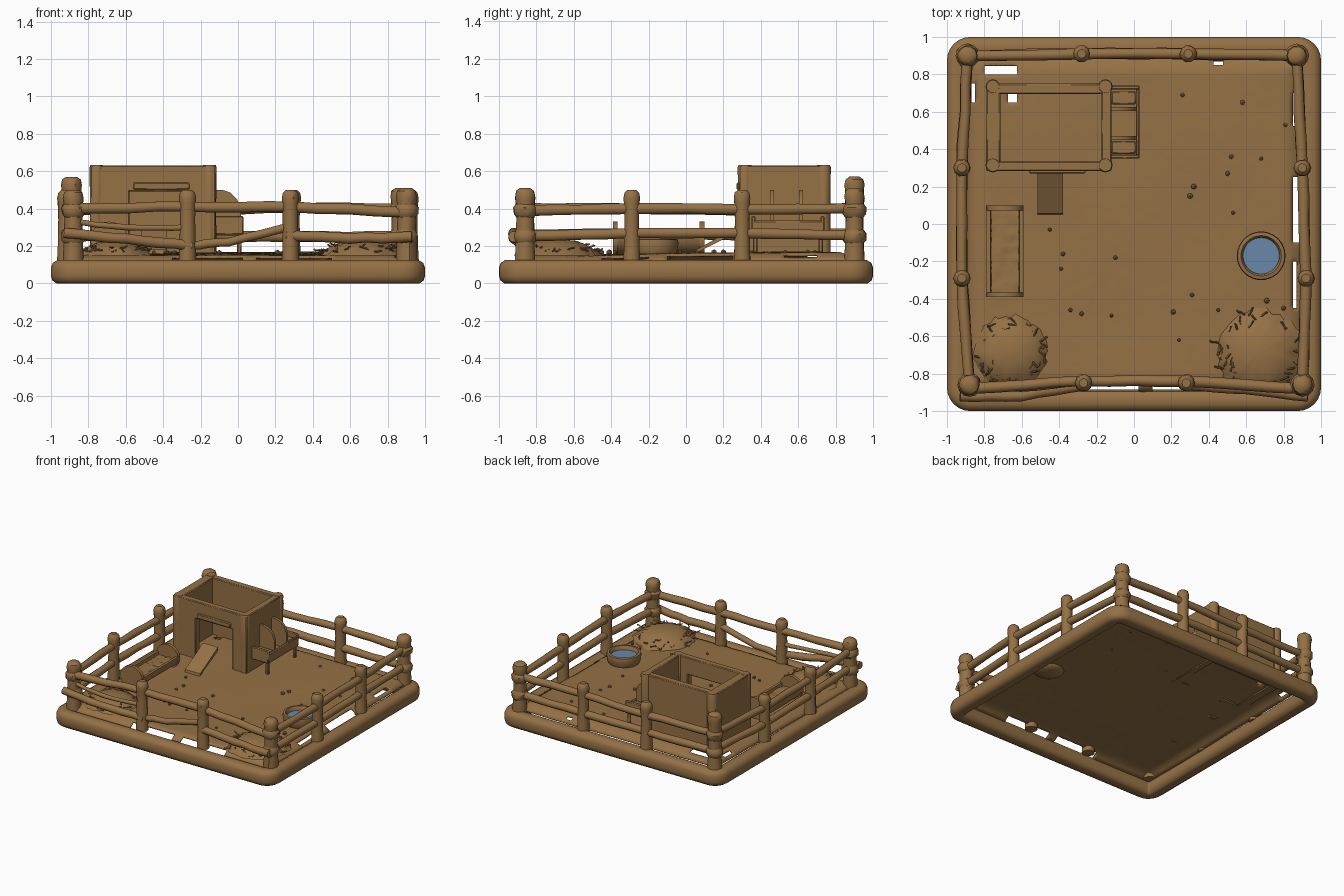
import bpy, bmesh, math, random
from mathutils import Vector, Matrix

if "Cube" in bpy.data.objects:
    bpy.data.objects.remove(bpy.data.objects["Cube"])

random.seed(4)
G = 0.16  # ground level


def material(name, col):
    m = bpy.data.materials.new(name)
    m.diffuse_color = (*col, 1)
    m.use_nodes = True
    m.node_tree.nodes["Principled BSDF"].inputs["Base Color"].default_value = m.diffuse_color
    return m


BROWN = material("earth brown", (0.30, 0.165, 0.06))
BLUE = material("water blue", (0.14, 0.25, 0.40))


def finish(name, bm, mat=BROWN, smooth=True):
    bmesh.ops.recalc_face_normals(bm, faces=bm.faces)
    me = bpy.data.meshes.new(name)
    bm.to_mesh(me)
    bm.free()
    ob = bpy.data.objects.new(name, me)
    bpy.context.collection.objects.link(ob)
    me.materials.append(mat)
    if smooth:
        bpy.ops.object.select_all(action='DESELECT')
        ob.select_set(True)
        bpy.context.view_layer.objects.active = ob
        bpy.ops.object.shade_smooth_by_angle(angle=math.radians(40))
    return ob


def box(name, x0, x1, y0, y1, z0, z1, bevel=0.006):
    bm = bmesh.new()
    mat = Matrix.LocRotScale(((x0 + x1) / 2, (y0 + y1) / 2, (z0 + z1) / 2), None,
                             (x1 - x0, y1 - y0, z1 - z0))
    bmesh.ops.create_cube(bm, size=1, matrix=mat)
    bmesh.ops.bevel(bm, geom=bm.edges[:], offset=bevel, segments=1, affect='EDGES')
    return finish(name, bm)


def skin(bm, rings, close=False, caps=True):
    rows = [[bm.verts.new(p) for p in r] for r in rings]
    n = len(rows[0])
    pairs = list(zip(rows, rows[1:])) + ([(rows[-1], rows[0])] if close else [])
    for a, b in pairs:
        for i in range(n):
            bm.faces.new((a[i], a[(i + 1) % n], b[(i + 1) % n], b[i]))
    if caps and not close:
        bm.faces.new(rows[0])
        bm.faces.new(rows[-1])


def lathe(name, cx, cy, prof, n=32, mat=BROWN, wob=0.0):
    bm = bmesh.new()
    rings = [[(cx + r * (1 + random.uniform(-wob, wob)) * math.cos(2 * math.pi * i / n),
               cy + r * (1 + random.uniform(-wob, wob)) * math.sin(2 * math.pi * i / n), z)
              for i in range(n)] for r, z in prof]
    skin(bm, rings)
    return finish(name, bm, mat)


def rail(name, pts, r=0.029, n=10):
    """Wooden pole through the points, with slightly wandering midpoints."""
    path = []
    for a, b in zip(pts, pts[1:]):
        a, b = Vector(a), Vector(b)
        path += [a] + [a.lerp(b, t) + Vector([random.uniform(-.004, .004) for _ in range(3)])
                       for t in (.25, .5, .75)]
    path.append(Vector(pts[-1]))
    bm = bmesh.new()
    rings = []
    for i, p in enumerate(path):
        t = (path[min(i + 1, len(path) - 1)] - path[max(i - 1, 0)]).normalized()
        s = t.cross(Vector((0, 0, 1))).normalized()
        u = s.cross(t)
        rr = r * random.uniform(.93, 1.07)
        rings.append([p + rr * (s * math.cos(k * 2 * math.pi / n) + u * math.sin(k * 2 * math.pi / n))
                      for k in range(n)])
    skin(bm, rings)
    finish(name, bm)


# Rounded border beam around the yard
def rounded_loop(h, r, z):
    out = []
    for q, (sx, sy) in enumerate(((1, 1), (-1, 1), (-1, -1), (1, -1))):
        for k in range(7):
            a = math.pi / 2 * (q + k / 6)
            out.append((sx * (h - r) + r * math.cos(a), sy * (h - r) + r * math.sin(a), z))
    return out


bm = bmesh.new()
section = [(.03, 0), (.008, .015), (0, .04), (0, .085), (.01, .11), (.035, .125),
           (.08, .125), (.105, .11), (.115, .08), (.115, .035), (.1, .008), (.08, 0)]
skin(bm, [rounded_loop(1 - d, .125 - d, z) for d, z in section], close=True)
finish("border_beam", bm)

# Thin earth floor, raised above the border, curling down at its edge, with worn gaps
bm = bmesh.new()
bmesh.ops.create_grid(bm, x_segments=72, y_segments=72, size=.9)
gaps = [(-.79, -.63, .8, .86), (.84, .87, .53, .7), (.84, .87, -.45, -.2),
        (-.88, -.85, .64, .75), (-.67, -.62, .66, .7), (.42, .48, .84, .87),
        (-.35, .02, -.89, -.855), (.1, .5, -.89, -.855), (.86, .9, -.1, .25)]
for f in bm.faces[:]:
    c = f.calc_center_median()
    if any(a < c.x < b and d < c.y < e for a, b, d, e in gaps):
        bm.faces.remove(f)
for v in bm.verts:
    x, y = v.co.x, v.co.y
    edge = max(0, max(abs(x), abs(y)) - .8) / .1
    v.co.z = (G + .008 * max(-1, min(1, 2 * y)) + .003 * math.sin(7 * x + 2) * math.cos(6 * y)
              - .045 * edge ** 2 + random.uniform(-.0008, .0008))
floor = finish("earth_floor", bm)
mod = floor.modifiers.new("thickness", 'SOLIDIFY')
mod.thickness, mod.offset = .01, -1

# Fence posts (x, y, top)
posts = [(-.89, .9, .57), (-.28, .91, .5), (.29, .91, .5), (.87, .9, .51),
         (.9, .3, .5), (.92, -.29, .5), (.9, -.86, .51), (.28, -.85, .5),
         (-.27, -.85, .5), (-.88, -.86, .5), (-.92, -.29, .5), (-.92, .3, .5)]
for i, (x, y, t) in enumerate(posts):
    r = .052 if i % 3 == 0 else .043
    lathe(f"fence_post_{i + 1}", x, y, [(r * 1.1, .1), (r, .2), (r * .93, .34), (r, t - .07),
          (r * 1.08, t - .045), (r * .95, t - .015), (r * .55, t)], n=10, wob=.03)

# Upper and lower rails on the back, right and left sides
for side, idx in (("back", (0, 1, 2, 3)), ("right", (3, 4, 5, 6)), ("left", (9, 10, 11, 0))):
    for level, z in (("upper", .397), ("lower", .26)):
        rail(f"{side}_{level}_rail", [(posts[i][0], posts[i][1], z + random.uniform(-.01, .01))
                                      for i in idx])
# Front rails, the lower ones loose
rail("front_upper_rail", [(-.9, -.88, .4), (-.27, -.84, .41), (.28, -.84, .41), (.9, -.88, .38)])
rail("front_lower_rail_left", [(-.93, -.92, .27), (-.6, -.92, .24), (-.25, -.86, .2)])
rail("front_loose_rail_left", [(-.9, -.87, .33), (-.6, -.88, .3), (-.27, -.85, .3)], r=.016)
rail("front_lower_rail_middle", [(-.27, -.84, .2), (-.05, -.84, .22), (.3, -.84, .31)], r=.024)
rail("front_lower_rail_right", [(.26, -.86, .26), (.6, -.88, .24), (.93, -.92, .25)])
# Swollen joints at the corners
for i in (0, 3, 6, 9):
    x, y, _ = posts[i]
    for z in (.25, .39):
        lathe("corner_knot", x, y, [(.045, z - .04), (.062, z - .02), (.064, z + .015), (.045, z + .04)],
              n=12, wob=.05)

# Roofless shed with front doorway
box("shed_left_wall", -.79, -.715, .285, .755, .15, .63)
box("shed_right_wall", -.175, -.12, .285, .755, .15, .63)
box("shed_back_wall", -.79, -.12, .695, .75, .15, .63)
box("shed_front_left", -.79, -.58, .283, .335, .15, .63)
box("shed_front_right", -.25, -.12, .283, .335, .15, .63)
box("shed_lintel", -.6, -.23, .283, .335, .49, .63)
box("lintel_board", -.56, -.26, .27, .29, .5, .54)
for x in (-.755, -.153):
    for y in (.315, .735):
        lathe("shed_corner_post", x, y, [(.038, .15), (.036, .4), (.039, .62), (.034, .632)], n=12)

# Ramp up to the doorway
bm = bmesh.new()
skin(bm, [[(x, .05, .16), (x, .055, .18), (x, .285, .31), (x, .285, .28)] for x in (-.515, -.38)])
finish("ramp", bm)

# Nest boxes on the right of the shed
box("nest_tray", -.13, .03, .35, .74, .255, .285)
box("nest_front_lip", .01, .03, .35, .74, .26, .335)
for y in (.36, .73):
    box("nest_end", -.13, .03, y - .011, y + .011, .26, .36)
for y in (.46, .615):
    bm = bmesh.new()
    arc = [(-.13, .26), (.015, .26), (.015, .4), (-.005, .45), (-.04, .485), (-.085, .5), (-.13, .5)]
    skin(bm, [[(px, y + o, pz) for px, pz in arc] for o in (-.011, .011)])
    finish("nest_divider", bm)
for y in (.37, .72):
    box("nest_leg", -.005, .02, y - .012, y + .012, .15, .26)
for y in (.41, .675):
    box("nest_cushion", -.12, .01, y - .035, y + .035, .28, .33)

# Feeding trough: half-pipe with two round end plates
bm = bmesh.new()
arc = [math.pi * (1 + k / 12) for k in range(13)]
prof = [(.1 * math.cos(a), .1 * math.sin(a)) for a in arc]
prof += [(.078 * math.cos(a), .08 * math.sin(a)) for a in reversed(arc)]
skin(bm, [[(-.69 + px, y, .255 + pz) for px, pz in prof] for y in (-.38, .09)])
finish("trough", bm)
for y in (-.378, .085):
    bm = bmesh.new()
    skin(bm, [[(-.69 + .1 * math.cos(k * math.pi / 12), y + o, .235 + .095 * math.sin(k * math.pi / 12))
               for k in range(24)] for o in (-.013, .013)])
    finish("trough_end", bm)
bm = bmesh.new()
bmesh.ops.create_grid(bm, x_segments=8, y_segments=24, size=.5,
                      matrix=Matrix.LocRotScale((-.69, -.15, .23), None, (.16, .45, 1)))
for v in bm.verts:
    v.co.z += random.uniform(-.005, .005)
finish("trough_feed", bm)

# Water bowl, its base poking through the floor
lathe("water_bowl", .68, -.17, [(.07, .125), (.11, .145), (.122, .17), (.13, .215), (.126, .235),
      (.108, .238), (.1, .225), (.094, .19), (.05, .185)], n=36)
lathe("water", .68, -.17, [(.09, .198), (.0985, .207)], n=36, mat=BLUE)

# Low ragged straw heaps
for cx, cy, rad, top in ((-.66, -.68, .17, .225), (.67, -.69, .2, .235)):
    h = top - G
    lathe("straw_heap", cx, cy, [(rad * 1.15, G - .01), (rad * .95, G + .35 * h), (rad * .75, G + .65 * h),
          (rad * .5, G + .9 * h), (rad * .1, top)], n=40, wob=.08)
    for k in range(50):
        a, d = random.uniform(0, 6.28), rad * random.uniform(.7, 1.12)
        p = Vector((cx + d * math.cos(a), cy + d * math.sin(a), G + .01 + h * max(0, 1.1 - d / rad)))
        b = random.uniform(0, 6.28)
        q = p + Vector((.05 * math.cos(b), .05 * math.sin(b), random.uniform(0, .02)))
        rail("straw", [p, q], r=.005, n=4)

# Pebbles
spots = [(.26, .69), (.58, .65), (.81, .53), (.52, .36), (.68, .35), (.5, .27), (.32, .2), (.3, .15),
         (.53, .06), (-.45, -.03), (-.38, -.16), (-.39, -.24), (-.1, -.18), (.31, -.38), (.21, -.47),
         (.24, -.62), (-.28, -.48), (-.34, -.46), (-.12, -.49), (.45, -.46), (.71, -.41), (.8, -.45)]
for x, y in spots:
    bm = bmesh.new()
    s = random.uniform(.01, .017)
    bmesh.ops.create_icosphere(bm, subdivisions=1, radius=s, matrix=Matrix.Translation((x, y, G + .006)))
    finish("pebble", bm, smooth=False)
